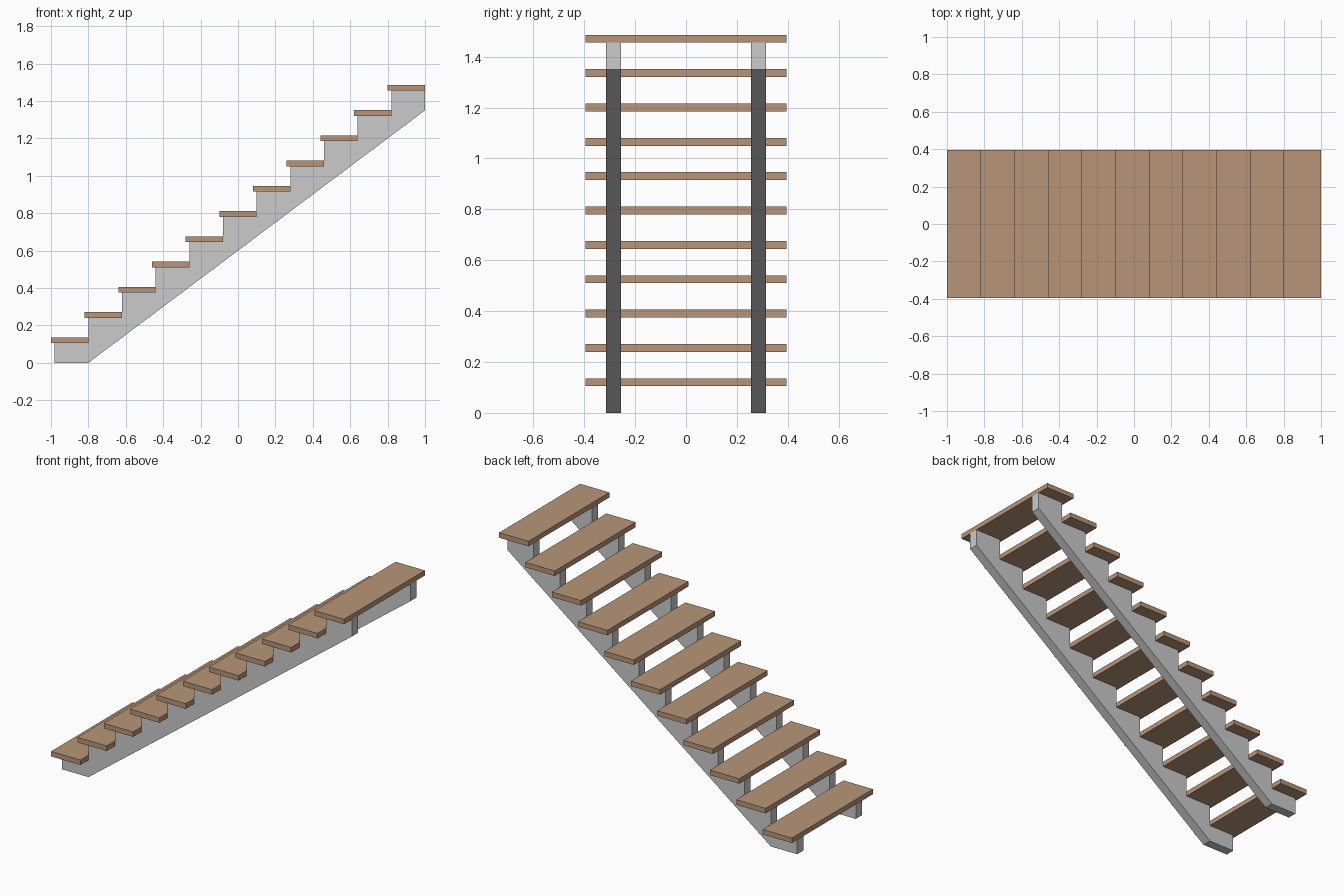
import bpy
import bmesh

if "Cube" in bpy.data.objects:
    bpy.data.objects.remove(bpy.data.objects["Cube"])

STEPS, RUN, RISE = 11, 0.18, 0.135
TREAD_DEPTH, TREAD_Z, TREAD_THICK, HALF_WIDTH = 0.20, 0.105, 0.031, 0.395

wood = bpy.data.materials.new("wood")
wood.diffuse_color = (0.48, 0.30, 0.19, 1)
wood.use_nodes = True
wood.node_tree.nodes["Principled BSDF"].inputs["Base Color"].default_value = wood.diffuse_color


def extrude_profile(name, profile, y0, y1, material=None):
    """Extrude an (x, z) outline along y into a solid."""
    bm = bmesh.new()
    face = bm.faces.new([bm.verts.new((x, y0, z)) for x, z in profile])
    geom = bmesh.ops.extrude_face_region(bm, geom=[face])["geom"]
    moved = [g for g in geom if isinstance(g, bmesh.types.BMVert)]
    bmesh.ops.translate(bm, verts=moved, vec=(0, y1 - y0, 0))
    bmesh.ops.recalc_face_normals(bm, faces=bm.faces)
    mesh = bpy.data.meshes.new(name)
    bm.to_mesh(mesh)
    bm.free()
    obj = bpy.data.objects.new(name, mesh)
    bpy.context.collection.objects.link(obj)
    if material:
        mesh.materials.append(material)
    return obj


# Treads, each overhanging the one below
for i in range(STEPS):
    x, z = -1 + RUN * i, TREAD_Z + RISE * i
    outline = [(x, z), (x + TREAD_DEPTH, z),
               (x + TREAD_DEPTH, z + TREAD_THICK), (x, z + TREAD_THICK)]
    extrude_profile(f"tread_{i + 1}", outline, -HALF_WIDTH, HALF_WIDTH, wood)

# Sawtooth stringers: sloped underside, stepped top
outline = [(1, TREAD_Z + RISE * (STEPS - 1)), (1, 1.35), (-0.8, 0), (-0.98, 0)]
for i in range(STEPS):
    x, z = -0.98 + RUN * i, TREAD_Z + RISE * i
    outline.append((x, z))
    if i < STEPS - 1:
        outline.append((x + RUN, z))
for name, y0, y1 in (("stringer_front", -0.315, -0.256),
                     ("stringer_back", 0.256, 0.315)):
    extrude_profile(name, outline, y0, y1)
